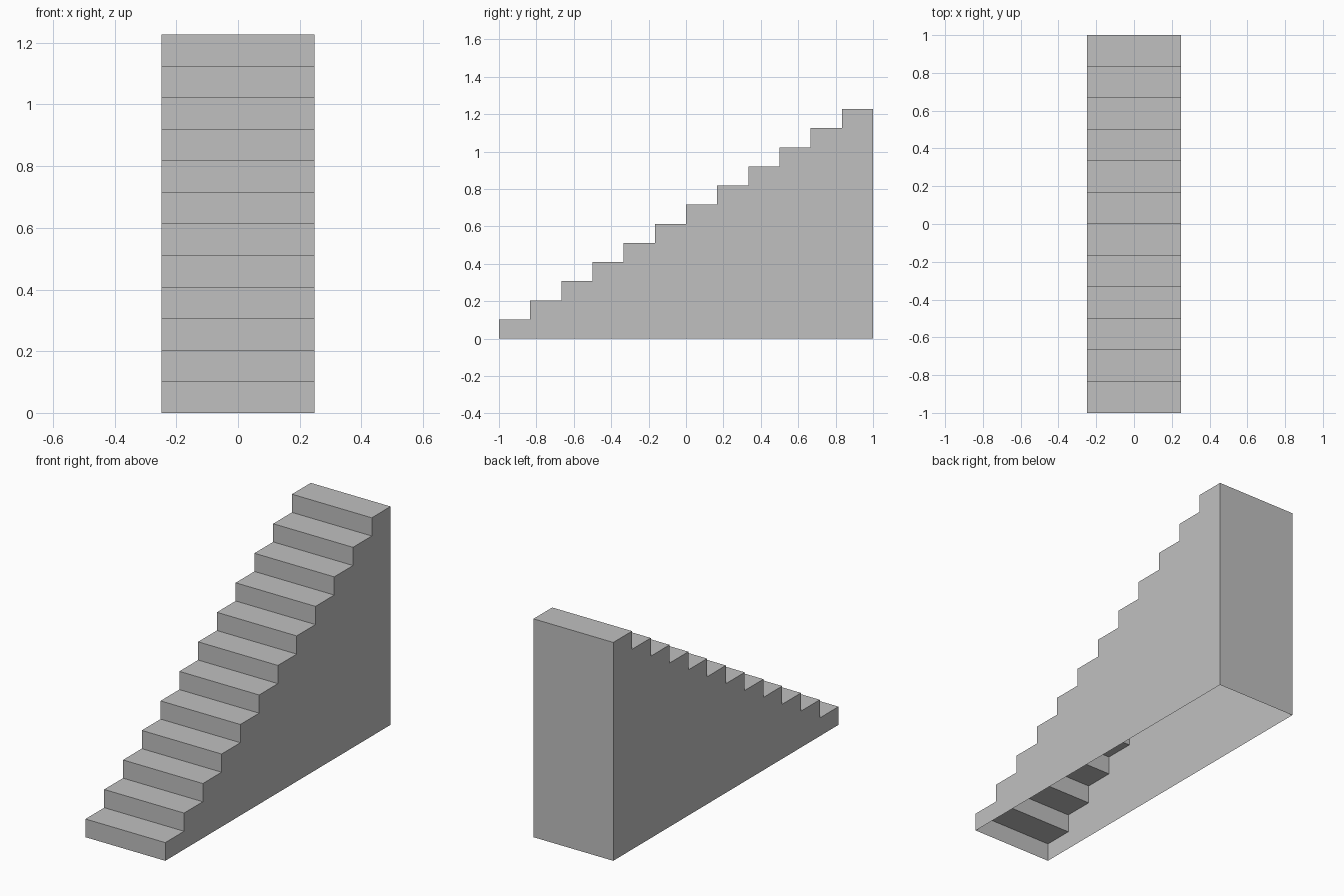
import bpy
import bmesh

cube = bpy.data.objects.get("Cube")
if cube:
    bpy.data.objects.remove(cube, do_unlink=True)

STEPS = 12
HALF_WIDTH = 0.248
LENGTH = 2.0
HEIGHT = 1.227
tread = LENGTH / STEPS
riser = HEIGHT / STEPS

# Plain grey material
grey = bpy.data.materials.new("light_grey")
grey.use_nodes = True
colour = (0.53, 0.53, 0.53, 1.0)
grey.diffuse_color = colour
grey.node_tree.nodes["Principled BSDF"].inputs["Base Color"].default_value = colour

# Side profile: zigzag of risers and treads, then down the back
profile = [(-LENGTH / 2, 0.0)]
for i in range(STEPS):
    z = (i + 1) * riser
    profile.append((-LENGTH / 2 + i * tread, z))
    profile.append((-LENGTH / 2 + (i + 1) * tread, z))
profile.append((LENGTH / 2, 0.0))

bm = bmesh.new()
right = [bm.verts.new((-HALF_WIDTH, y, z)) for y, z in profile]
left = [bm.verts.new((HALF_WIDTH, y, z)) for y, z in profile]

# Side walls
bm.faces.new(right)
bm.faces.new(left[::-1])

# Risers, treads and back wall; the underside stays open
for i in range(len(profile) - 1):
    bm.faces.new((right[i], left[i], left[i + 1], right[i + 1]))
bm.normal_update()

# Make the shell face outward
for face in bm.faces:
    n = face.normal
    c = face.calc_center_median()
    if abs(n.x) > 0.5:
        inward = n.x * c.x < 0
    elif abs(n.z) > 0.5:
        inward = n.z < 0
    else:
        inward = n.y * (1 if c.y > LENGTH / 2 - tread / 2 else -1) < 0
    if inward:
        face.normal_flip()

mesh = bpy.data.meshes.new("staircase")
bm.to_mesh(mesh)
bm.free()
mesh.materials.append(grey)
staircase = bpy.data.objects.new("staircase", mesh)
bpy.context.collection.objects.link(staircase)
